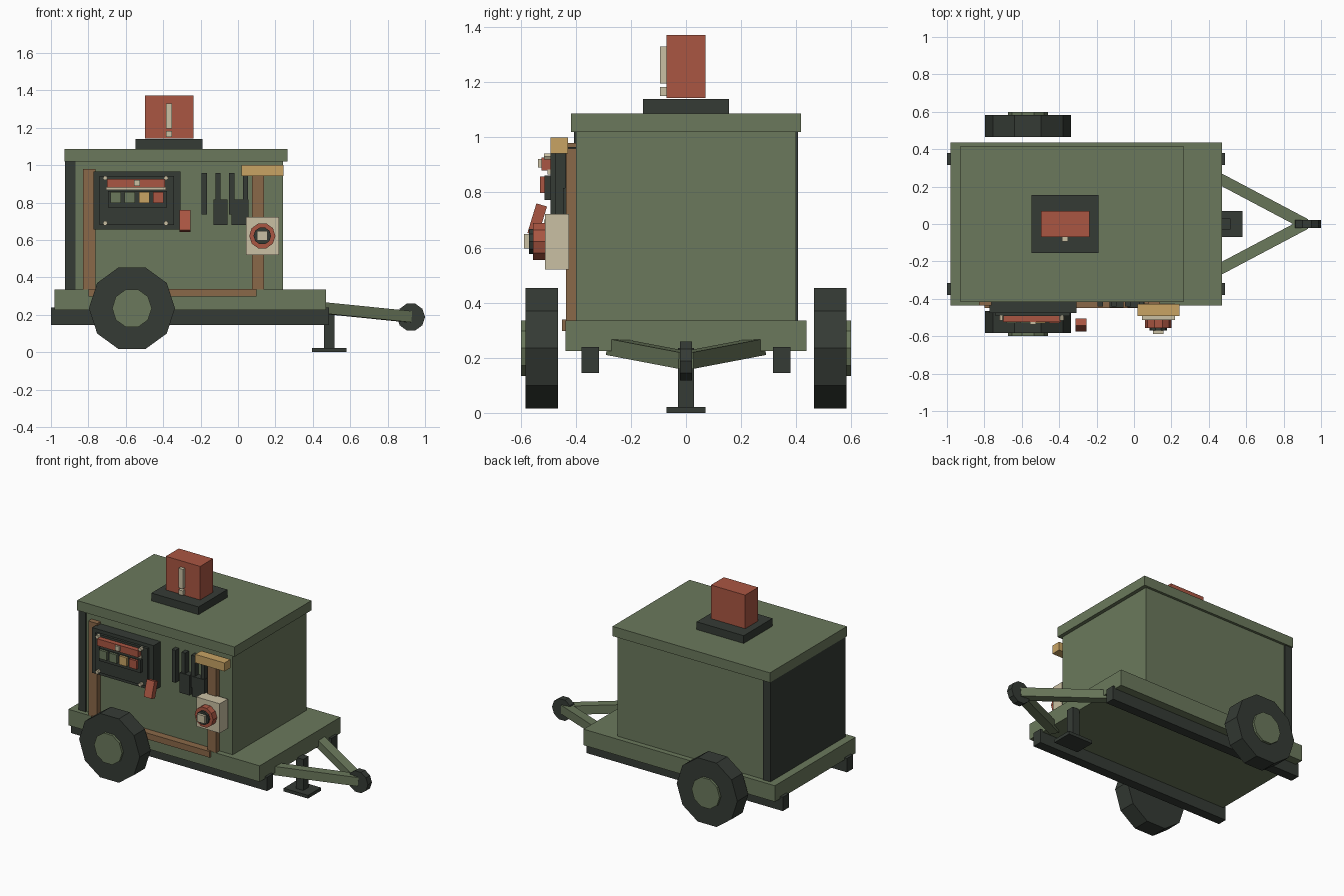
import bpy, math
from mathutils import Vector, Matrix

if "Cube" in bpy.data.objects:
    bpy.data.objects.remove(bpy.data.objects["Cube"])


def material(name, rgb):
    m = bpy.data.materials.new(name)
    lin = [((c / 255 + 0.055) / 1.055) ** 2.4 for c in rgb]
    m.diffuse_color = (*lin, 1)
    m.use_nodes = True
    m.node_tree.nodes["Principled BSDF"].inputs["Base Color"].default_value = m.diffuse_color
    return m


GREEN = material("olive_green", (107, 121, 92))
DARK = material("charcoal", (53, 59, 53))
RED = material("rust_red", (170, 86, 66))
CREAM = material("cream", (202, 192, 163))
TAN = material("tan", (200, 164, 100))
BROWN = material("brown", (138, 104, 72))


def finish(name, mat):
    o = bpy.context.object
    o.name = name
    o.data.name = name
    o.data.materials.append(mat)
    return o


def box(name, mat, x, y, z, tilt=0):
    """Box from (min, max) ranges, optionally tilted about x."""
    bpy.ops.mesh.primitive_cube_add(size=1)
    o = finish(name, mat)
    lo, hi = Vector((x[0], y[0], z[0])), Vector((x[1], y[1], z[1]))
    o.data.transform(Matrix.Diagonal((*(hi - lo), 1)))
    o.location = (lo + hi) / 2
    o.rotation_euler.x = tilt
    return o


def disc(name, mat, x, z, r, y0, y1, sides=10):
    """Cylinder along y with a vertex on the x axis."""
    bpy.ops.mesh.primitive_cylinder_add(vertices=sides, radius=r, depth=abs(y1 - y0))
    o = finish(name, mat)
    o.data.transform(Matrix.Rotation(math.pi / 2, 4, 'X') @ Matrix.Rotation(math.pi / 2, 4, 'Z'))
    o.location = (x, (y0 + y1) / 2, z)
    return o


def beam(name, mat, a, b, w):
    """Square bar between two points."""
    a, b = Vector(a), Vector(b)
    bpy.ops.mesh.primitive_cube_add(size=1)
    o = finish(name, mat)
    o.data.transform(Matrix.Diagonal((w, w, (b - a).length, 1)))
    o.location = (a + b) / 2
    o.rotation_euler = (b - a).to_track_quat('Z', 'Y').to_euler()
    return o


# Chassis
box("trailer_bed", GREEN, (-0.98, 0.47), (-0.437, 0.437), (0.225, 0.335))
for s, side in ((-1, "right"), (1, "left")):
    box(f"chassis_rail_{side}", DARK, (-1.0, 0.487), sorted((s * 0.315, s * 0.38)), (0.145, 0.24))
    disc(f"tire_{side}", DARK, -0.567, 0.235, 0.23, s * 0.464, s * 0.582)
    disc(f"hub_{side}", GREEN, -0.567, 0.235, 0.106, s * 0.50, s * 0.598)
    beam(f"drawbar_{side}", GREEN, (0.42, s * 0.262, 0.24), (0.915, 0, 0.19), 0.06)
disc("coupler", DARK, 0.925, 0.188, 0.075, -0.022, 0.022)
box("jack_post", DARK, (0.46, 0.515), (-0.029, 0.029), (0.01, 0.235))
box("jack_foot", DARK, (0.395, 0.58), (-0.07, 0.07), (0, 0.022))

# Housing
box("housing", GREEN, (-0.88, 0.24), (-0.4, 0.4), (0.33, 1.025))
box("rear_panel", DARK, (-0.925, -0.87), (-0.407, 0.407), (0.33, 1.022))
box("roof", GREEN, (-0.928, 0.265), (-0.417, 0.417), (1.02, 1.087))

# Roof unit
box("roof_plate", DARK, (-0.547, -0.19), (-0.156, 0.156), (1.08, 1.14))
box("roof_box", RED, (-0.498, -0.238), (-0.07, 0.07), (1.142, 1.372))
box("roof_box_long_strip", CREAM, (-0.386, -0.353), (-0.094, -0.07), (1.195, 1.33))
box("roof_box_short_strip", CREAM, (-0.386, -0.353), (-0.094, -0.07), (1.15, 1.182))

# Conduit on the front side
box("conduit_left", BROWN, (-0.83, -0.762), (-0.436, -0.395), (0.315, 0.98))
box("conduit_right", BROWN, (0.075, 0.14), (-0.436, -0.395), (0.315, 0.96))
box("conduit_bottom", BROWN, (-0.8, 0.10), (-0.45, -0.395), (0.297, 0.339))
box("junction_block", TAN, (0.02, 0.242), (-0.492, -0.428), (0.942, 1.0))

# Control panel
box("control_panel", DARK, (-0.773, -0.307), (-0.475, -0.395), (0.655, 0.965))
box("control_panel_face", DARK, (-0.74, -0.342), (-0.492, -0.47), (0.68, 0.942))
box("warning_bar", RED, (-0.70, -0.39), (-0.525, -0.49), (0.88, 0.927))
box("warning_bar_tab", CREAM, (-0.557, -0.525), (-0.538, -0.52), (0.89, 0.922))
box("trim_strip", CREAM, (-0.705, -0.385), (-0.502, -0.488), (0.866, 0.884))
box("switch_plate", DARK, (-0.695, -0.38), (-0.514, -0.488), (0.773, 0.862))
for i, mat in enumerate((GREEN, GREEN, TAN, RED)):
    x = -0.654 + i * 0.076
    box(f"switch_{i + 1}", mat, (x - 0.028, x + 0.028), (-0.53, -0.51), (0.798, 0.857))
for x in (-0.71, -0.385):
    for z in (0.69, 0.931):
        disc("panel_bolt", CREAM, x, z, 0.013, -0.515, -0.488, 6)
box("pull_handle", RED, (-0.312, -0.253), (-0.56, -0.52), (0.645, 0.757), math.radians(-17))

# Vent slats and latches
for i in range(4):
    x = -0.18 + i * 0.0735
    box(f"vent_slat_{i + 1}", DARK, (x - 0.014, x + 0.014), (-0.44, -0.395), (0.735, 0.957))
for x0, x1 in ((-0.13, -0.056), (-0.035, 0.057)):
    box("vent_latch", DARK, (x0, x1), (-0.446, -0.395), (0.68, 0.817))

# Power outlet
box("outlet_box", CREAM, (0.043, 0.22), (-0.512, -0.425), (0.52, 0.722))
disc("outlet_ring", RED, 0.13, 0.622, 0.07, -0.555, -0.505)
disc("outlet_core", DARK, 0.13, 0.622, 0.047, -0.57, -0.55)
box("outlet_knob", CREAM, (0.102, 0.158), (-0.588, -0.565), (0.597, 0.649))
